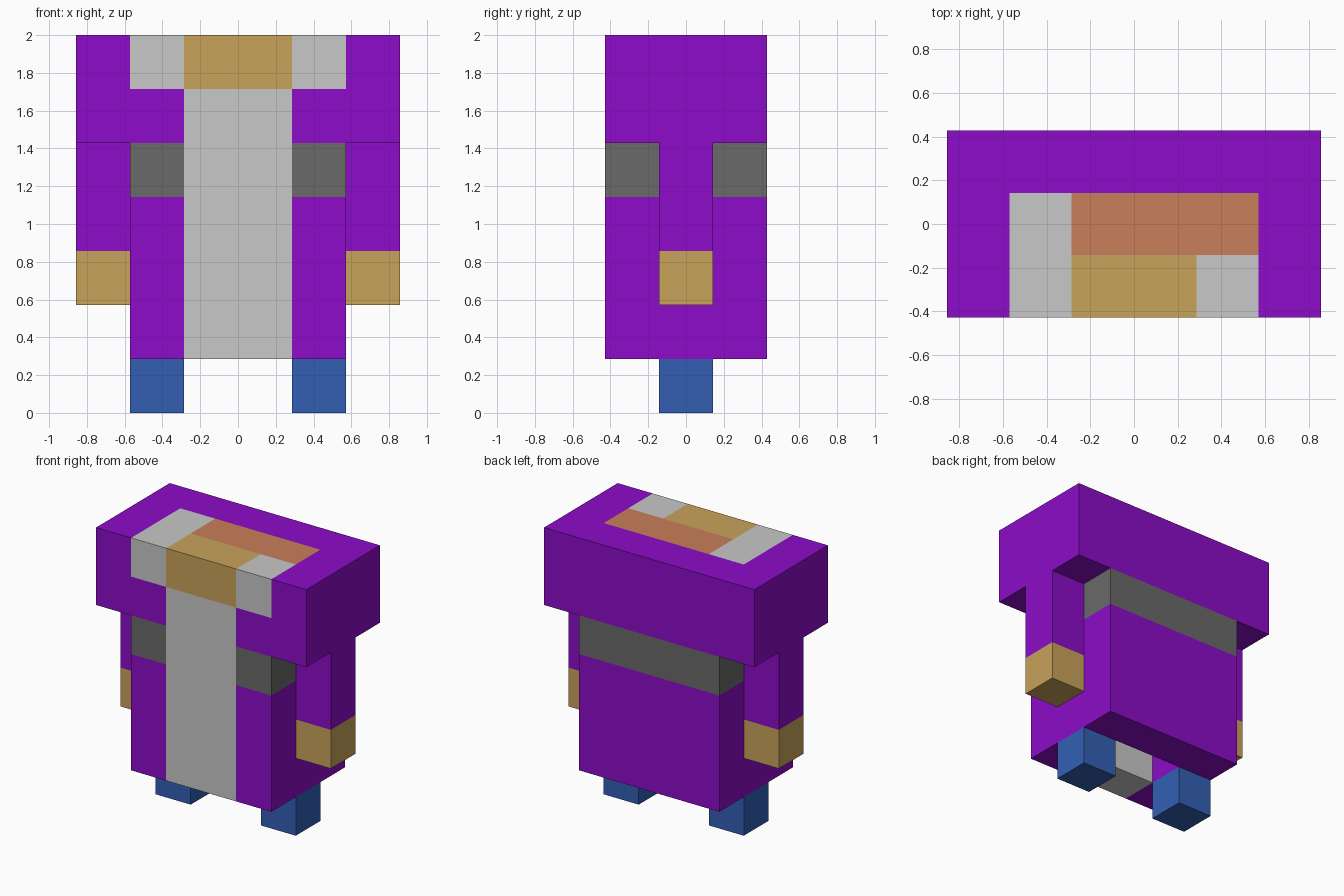
import bpy, bmesh
from mathutils import Vector
from itertools import product

if "Cube" in bpy.data.objects:
    bpy.data.objects.remove(bpy.data.objects["Cube"])

U = 2 / 7  # edge of one cube; the figure is 6 x 3 x 7 cubes


def lin(c):
    c /= 255
    return c / 12.92 if c <= 0.04045 else ((c + 0.055) / 1.055) ** 2.4


NAMES = ["purple", "light_grey", "dark_grey", "tan", "orange", "blue"]
RGB = [(140, 12, 200), (200, 200, 200), (106, 106, 106),
       (200, 163, 90), (200, 126, 90), (51, 95, 180)]
PURPLE, LIGHT, DARK, TAN, ORANGE, BLUE = range(6)
MATS = []
for n, rgb in zip(NAMES, RGB):
    m = bpy.data.materials.new(n)
    m.diffuse_color = (*[lin(c) for c in rgb], 1)
    m.use_nodes = True
    m.node_tree.nodes["Principled BSDF"].inputs["Base Color"].default_value = m.diffuse_color
    MATS.append(m)


def cubes(name, lo, hi, colour, solid=lambda x, y, z: True):
    """Box of unit cubes, outer faces only, coloured by a rule on cube centres."""
    axes = [[a + i + 0.5 for i in range(round(b - a))] for a, b in zip(lo, hi)]
    cells = {c for c in product(*axes) if solid(*c)}
    bm = bmesh.new()
    for c in cells:
        for axis, s in product(range(3), (-1, 1)):
            n = [0, 0, 0]
            n[axis] = s
            if tuple(p + d for p, d in zip(c, n)) in cells:
                continue
            n = Vector(n)
            t = Vector((n.y, n.z, n.x))
            b = n.cross(t)
            mid = Vector(c) + n / 2
            quad = [mid + (i * t + j * b) / 2 for i, j in ((-1, -1), (1, -1), (1, 1), (-1, 1))]
            f = bm.faces.new([bm.verts.new(v * U) for v in quad])
            f.material_index = colour(*c)
    bmesh.ops.remove_doubles(bm, verts=bm.verts, dist=0.001)
    bmesh.ops.recalc_face_normals(bm, faces=bm.faces)
    me = bpy.data.meshes.new(name)
    bm.to_mesh(me)
    bm.free()
    for m in MATS:
        me.materials.append(m)
    ob = bpy.data.objects.new(name, me)
    bpy.context.collection.objects.link(ob)


# Robe: hollow from below, beard down the front, belt around the top
def robe_colour(x, y, z):
    if y < -0.5 and abs(x) < 1:
        return LIGHT
    return DARK if z > 4 else PURPLE


cubes("robe", (-2, -1.5, 1), (2, 1.5, 5), robe_colour,
      lambda x, y, z: abs(x) > 1 or abs(y) > 0.5)


# Head: hood around the hair, with face and beard at the front
def head_colour(x, y, z):
    front = y < -0.5
    if z < 6:
        return LIGHT if front and abs(x) < 1 else PURPLE
    if abs(x) > 2 or y > 0.5:
        return PURPLE
    if front:
        return TAN if abs(x) < 1 else LIGHT
    return ORANGE if x > -1 else LIGHT


cubes("hooded_head", (-3, -1.5, 5), (3, 1.5, 7), head_colour)

# Legs and sleeves with hands on both sides
for side, leg, arm in (("left", -2, -3), ("right", 1, 2)):
    cubes(side + "_leg", (leg, -0.5, 0), (leg + 1, 0.5, 1), lambda x, y, z: BLUE)
    cubes(side + "_arm", (arm, -0.5, 2), (arm + 1, 0.5, 5),
          lambda x, y, z: TAN if z < 3 else PURPLE)
